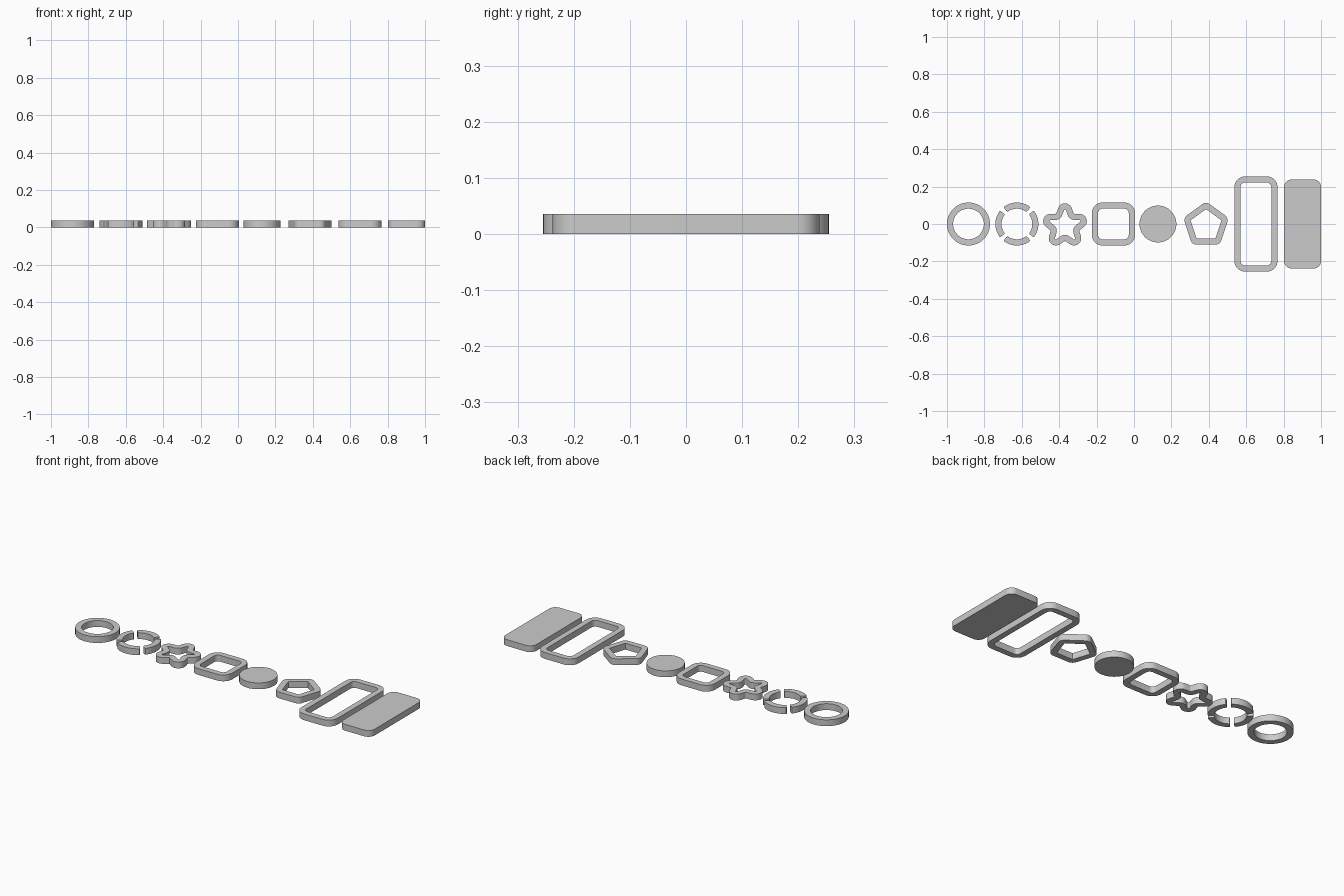
import bpy, bmesh
from math import pi, sin, cos, radians, copysign
from mathutils import Vector

cube = bpy.data.objects.get("Cube")
if cube:
    bpy.data.objects.remove(cube, do_unlink=True)

HEIGHT = 0.036
HALF_WIDTH = 0.0165      # half the thickness of a cutter wall
RADIUS = 0.0985          # centreline radius of the round shapes

grey = bpy.data.materials.new("light_grey")
grey.use_nodes = True
grey.diffuse_color = (0.6, 0.6, 0.6, 1)
grey.node_tree.nodes["Principled BSDF"].inputs["Base Color"].default_value = (0.6, 0.6, 0.6, 1)


def polar(r, a):
    return Vector((r * cos(a), r * sin(a)))


def circle_path(r, n=72):
    """Centreline as (point, outward normal) pairs."""
    return [(polar(r, 2 * pi * i / n), polar(1, 2 * pi * i / n)) for i in range(n)]


def rounded_path(corners, r, steps=10):
    """Centreline of a counter-clockwise polygon with filleted corners."""
    path = []
    for i, p in enumerate(corners):
        to_prev = (corners[i - 1] - p).normalized()
        to_next = (corners[(i + 1) % len(corners)] - p).normalized()
        n_in = Vector((-to_prev.y, to_prev.x))
        n_out = Vector((to_next.y, -to_next.x))
        side = 1 if n_in.x * n_out.y - n_in.y * n_out.x > 0 else -1
        centre = p + (to_prev + to_next).normalized() * r / sin(to_prev.angle(to_next) / 2)
        for k in range(steps + 1):
            n = n_in.slerp(n_out, k / steps)
            path.append((centre + n * side * r, n))
    return path


def box_corners(hx, hy):
    return [Vector(c) for c in ((-hx, -hy), (hx, -hy), (hx, hy), (-hx, hy))]


def star_corners(radii):
    n = len(radii)
    return [polar(r, pi / 2 + 2 * pi * i / n) for i, r in enumerate(radii)]


def offset(path, d, dy=0):
    return [p + n * d + Vector((0, dy)) for p, n in path]


def solid(bm, outer, inner=None):
    """Extrude an outline, or the band between two outlines, upward."""
    def ring(points, z):
        return [bm.verts.new((p.x, p.y, z)) for p in points]

    def bridge(a, b):
        for i in range(len(a)):
            bm.faces.new((a[i - 1], a[i], b[i], b[i - 1]))

    low, high = ring(outer, 0), ring(outer, HEIGHT)
    bridge(low, high)
    if inner:
        hole_low, hole_high = ring(inner, 0), ring(inner, HEIGHT)
        bridge(high, hole_high)
        bridge(hole_high, hole_low)
        bridge(hole_low, low)
    else:
        bm.faces.new(high)
        bm.faces.new(low[::-1])


def add_part(name, x, outlines):
    bm = bmesh.new()
    for outline in outlines:
        solid(bm, *outline)
    bmesh.ops.recalc_face_normals(bm, faces=bm.faces)
    mesh = bpy.data.meshes.new(name)
    bm.to_mesh(mesh)
    bm.free()
    mesh.materials.append(grey)
    obj = bpy.data.objects.new(name, mesh)
    obj.location.x = x
    bpy.context.collection.objects.link(obj)
    bpy.ops.object.select_all(action="DESELECT")
    obj.select_set(True)
    bpy.context.view_layer.objects.active = obj
    bpy.ops.object.shade_smooth_by_angle(angle=radians(30))


def add_frame(name, x, path, dy=0):
    add_part(name, x, [(offset(path, HALF_WIDTH, dy), offset(path, -HALF_WIDTH, dy))])


def arc_outline(mid, half=radians(35), cap=radians(4), steps=16):
    """Bent bar with softly rounded ends."""
    points = []
    for end in (1, -1):
        for k in range(9):
            t = -pi / 2 + pi * k / 8
            a = mid + end * (half + cap * abs(cos(t)) ** 0.6)
            bulge = copysign(abs(sin(t)) ** 0.6, sin(t))
            points.append(polar(RADIUS + end * HALF_WIDTH * bulge, a))
        for k in range(1, steps):
            a = mid + end * half * (1 - 2 * k / steps)
            points.append(polar(RADIUS + end * HALF_WIDTH, a))
    return points


# Round shapes
add_frame("ring", -0.885, circle_path(RADIUS))
add_part("split_ring", -0.626, [(arc_outline(i * pi / 2),) for i in range(4)])
add_part("disc", 0.128, [(offset(circle_path(RADIUS), 0),)])

# Star and pentagon frames
add_frame("star_frame", -0.369, rounded_path(star_corners([0.148, 0.06] * 5), 0.022), -0.01)
add_frame("pentagon_frame", 0.385, rounded_path(star_corners([0.107] * 5), 0.0175), -0.007)

# Square and tall rectangles
add_frame("square_frame", -0.11, rounded_path(box_corners(RADIUS, RADIUS), 0.04))
tall = rounded_path(box_corners(RADIUS, 0.238), 0.04)
add_frame("tall_frame", 0.652, tall)
add_part("tall_plate", 0.9015, [(offset(tall, 0),)])
